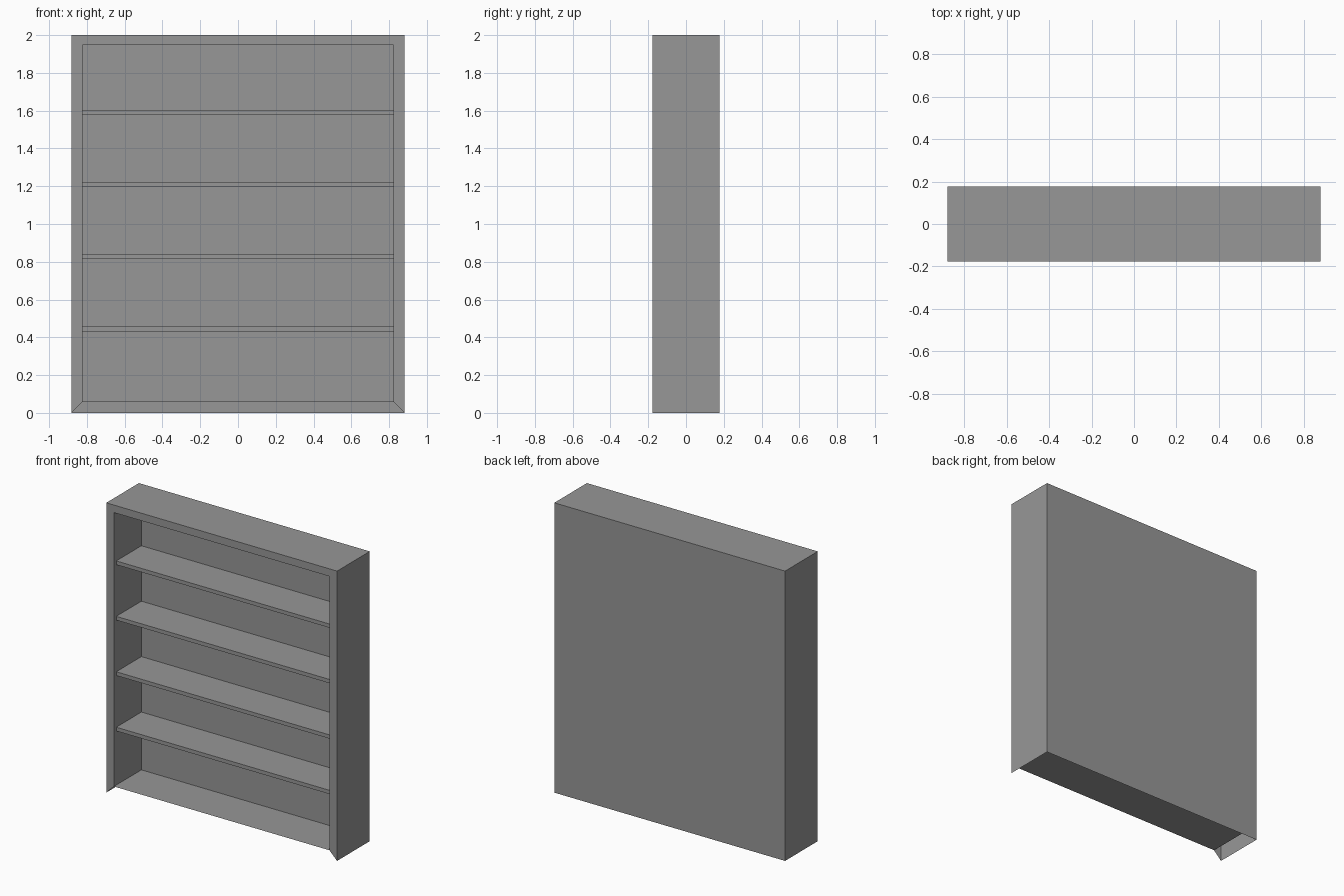
import bpy
import bmesh

default = bpy.data.objects.get("Cube")
if default:
    bpy.data.objects.remove(default, do_unlink=True)

# Overall half width, half depth and height
HW, HD, H = 0.881, 0.178, 2.0
# Cavity opening and back panel position
IN_X, IN_BOTTOM, IN_TOP, IN_BACK = 0.823, 0.058, 1.948, 0.122

grey = bpy.data.materials.new("plain_grey")
grey.use_nodes = True
colour = (0.31, 0.31, 0.31, 1)
grey.diffuse_color = colour
grey.node_tree.nodes["Principled BSDF"].inputs["Base Color"].default_value = colour


def add_box(bm, lo, hi):
    """Add an axis-aligned box between two corners."""
    verts = bmesh.ops.create_cube(bm, size=1)["verts"]
    for v in verts:
        v.co = [hi[i] if v.co[i] > 0 else lo[i] for i in range(3)]


def finish(bm, name):
    mesh = bpy.data.meshes.new(name)
    bm.to_mesh(mesh)
    bm.free()
    mesh.materials.append(grey)
    obj = bpy.data.objects.new(name, mesh)
    bpy.context.collection.objects.link(obj)
    return obj


# Cabinet: thin shell, open underneath, with a cavity pushed in from the front
bm = bmesh.new()
add_box(bm, (-HW, -HD, 0), (HW, HD, H))
bm.normal_update()
front = next(f for f in bm.faces if f.normal.y < -0.9)
bottom = next(f for f in bm.faces if f.normal.z < -0.9)
bmesh.ops.delete(bm, geom=[bottom], context="FACES_ONLY")
bmesh.ops.inset_region(bm, faces=[front], thickness=0.05)
for v in front.verts:
    v.co.x = IN_X if v.co.x > 0 else -IN_X
    v.co.z = IN_TOP if v.co.z > H / 2 else IN_BOTTOM
pushed = bmesh.ops.extrude_discrete_faces(bm, faces=[front])["faces"][0]
for v in pushed.verts:
    v.co.y = IN_BACK
bm.normal_update()
finish(bm, "cabinet_shell")

# Four evenly spaced shelves, set back slightly from the front
for i in range(4):
    z = 0.431 + i * 0.3825
    bm = bmesh.new()
    add_box(bm, (-IN_X, -HD + 0.026, z), (IN_X, IN_BACK, z + 0.026))
    finish(bm, f"shelf_{i + 1}")
